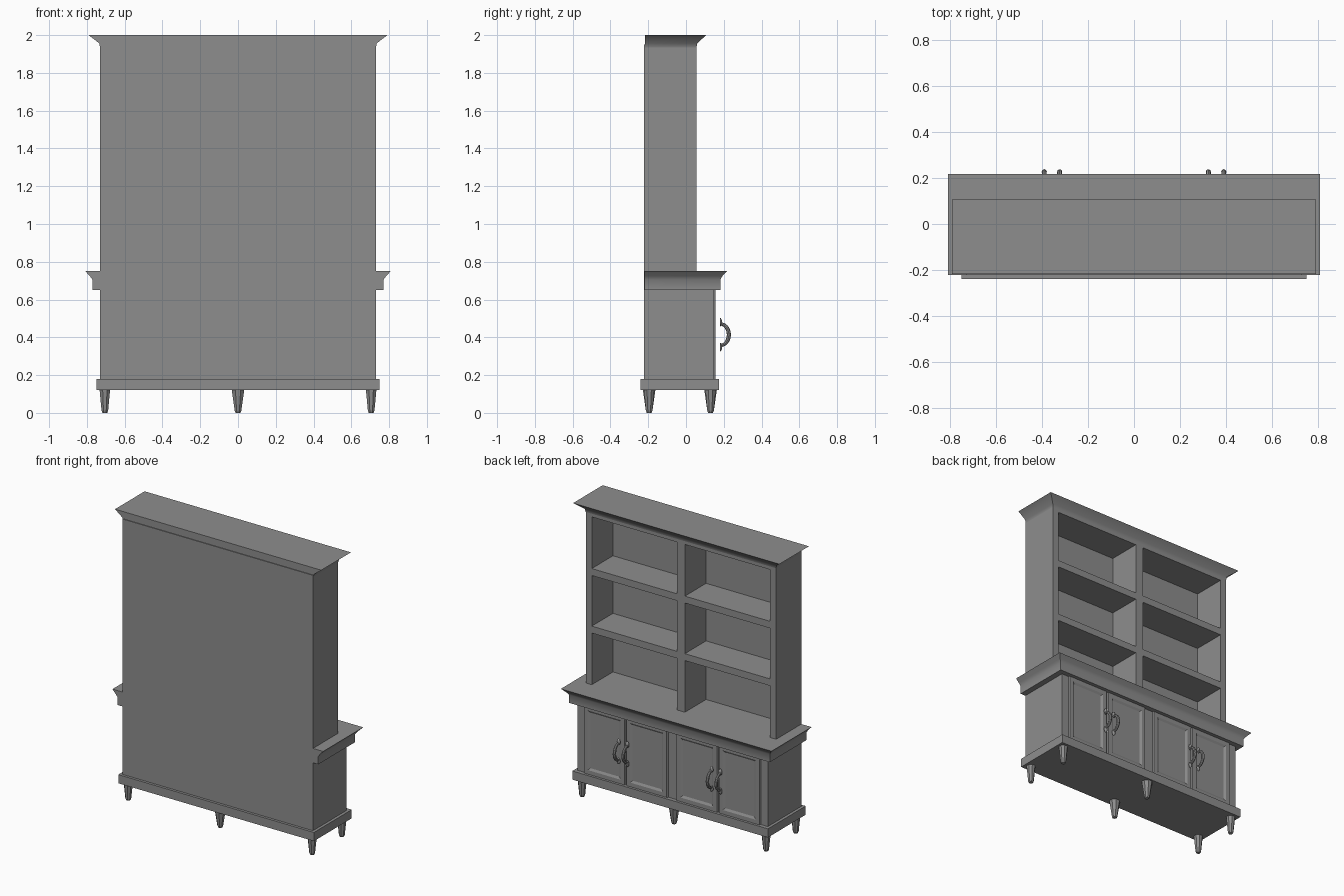
import bpy, bmesh, math
from mathutils import Vector

old = bpy.data.objects.get("Cube")
if old:
    bpy.data.objects.remove(old)

grey = bpy.data.materials.new("warm_grey_paint")
grey.use_nodes = True
COLOUR = (0.27, 0.27, 0.27, 1)
grey.diffuse_color = COLOUR
grey.node_tree.nodes["Principled BSDF"].inputs["Base Color"].default_value = COLOUR

BACK = -0.217    # plane of the flat back
UPPER = 0.055    # front of the bookcase
LOWER = 0.147    # front of the cupboard
COUNTER = 0.75   # height of the counter top


def finish(name, bm, smooth=False):
    bmesh.ops.recalc_face_normals(bm, faces=bm.faces)
    mesh = bpy.data.meshes.new(name)
    bm.to_mesh(mesh)
    bm.free()
    mesh.materials.append(grey)
    obj = bpy.data.objects.new(name, mesh)
    bpy.context.collection.objects.link(obj)
    if smooth:
        bpy.ops.object.select_all(action='DESELECT')
        obj.select_set(True)
        bpy.context.view_layer.objects.active = obj
        bpy.ops.object.shade_smooth_by_angle(angle=math.radians(40))
    return obj


def skin(bm, rings):
    """Join rings of points into a capped solid."""
    loops = [[bm.verts.new(p) for p in ring] for ring in rings]
    n = len(loops[0])
    for a, b in zip(loops, loops[1:]):
        for i in range(n):
            j = (i + 1) % n
            bm.faces.new((a[i], a[j], b[j], b[i]))
    bm.faces.new(loops[0])
    bm.faces.new(loops[-1])


def rect(x0, x1, y0, y1, z):
    return [(x0, y0, z), (x1, y0, z), (x1, y1, z), (x0, y1, z)]


def box(name, x0, x1, y0, y1, z0, z1):
    bm = bmesh.new()
    skin(bm, [rect(x0, x1, y0, y1, z) for z in (z0, z1)])
    return finish(name, bm)


def moulding(name, back, profile):
    """Stack of rectangles (half width, front, height) with a flat back."""
    bm = bmesh.new()
    skin(bm, [rect(-w, w, back, front, z) for w, front, z in profile])
    return finish(name, bm, True)


# Cupboard, plinth, counter and cornice
box("cupboard", -0.73, 0.73, BACK, LOWER, 0.17, 0.66)
box("plinth", -0.75, 0.75, -0.24, 0.174, 0.12, 0.18)
moulding("counter", BACK - 0.004, [(0.77, 0.182, 0.65), (0.77, 0.182, 0.705),
                                  (0.785, 0.193, 0.725), (0.808, 0.217, COUNTER)])
moulding("cornice", BACK, [(0.73, UPPER, 1.935), (0.735, 0.06, 1.957),
                          (0.791, 0.107, 2.0)])

# Back panel slightly overlaps the counter so the back stays unbroken
box("back_panel", -0.73, 0.73, BACK - 0.005, -0.177, 0.18, 1.95)

# Bookcase carcass
for side, x0, x1 in (("right", -0.73, -0.684), ("middle", -0.03, 0.03),
                     ("left", 0.684, 0.73)):
    box(side + "_upright", x0, x1, BACK, UPPER, COUNTER - 0.01, 1.95)
for name, z0, z1 in (("lower_shelf", 1.108, 1.156), ("upper_shelf", 1.507, 1.555),
                     ("top_rail", 1.913, 1.95)):
    box(name, -0.71, 0.71, -0.2, UPPER, z0, z1)


def door(name, x0, x1):
    """Slab with a sloped, recessed panel."""
    bm = bmesh.new()
    z0, z1 = 0.18, 0.65
    skin(bm, [[(x0 + e, y, z0), (x1 - e, y, z0), (x1 - e, y, z1), (x0 + e, y, z1)]
              for e, y in ((0, LOWER - 0.005), (0.008, LOWER + 0.01))])
    front = max(bm.faces, key=lambda f: f.calc_center_median().y)
    bmesh.ops.recalc_face_normals(bm, faces=bm.faces)
    bmesh.ops.inset_region(bm, faces=[front], thickness=0.04, depth=0)
    bmesh.ops.inset_region(bm, faces=[front], thickness=0.02, depth=-0.008)
    return finish(name, bm)


def handle(name, x):
    """Bowed pull with a leaf-shaped plate at each end."""
    bm = bmesh.new()
    middle, reach, half = 0.414, 0.045, 0.057
    rings = []
    for i in range(13):
        t = math.pi * (i / 12 - 0.5)
        out = Vector((0, math.cos(t), math.sin(t)))
        centre = Vector((x, 0.182 + reach * out.y, middle + half * out.z))
        r = 0.008 + 0.003 * out.y
        rings.append([centre + out * r * math.cos(a) + Vector((r * math.sin(a), 0, 0))
                      for a in (k * math.tau / 8 for k in range(8))])
    skin(bm, rings)
    for z in (middle - 0.066, middle + 0.066):
        skin(bm, [[(x + 0.013 * s * math.cos(a), y, z + 0.023 * s * math.sin(a))
                   for a in (k * math.tau / 12 for k in range(12))]
                  for s, y in ((1, 0.18), (0.9, 0.185), (0.45, 0.19))])
    return finish(name, bm, True)


# Two pairs of doors, each with a handle near the meeting edge
for side, s in (("left", 1), ("right", -1)):
    for place, a, b, grip in (("inner", 0.03, 0.355, 0.323), ("outer", 0.355, 0.68, 0.39)):
        x0, x1 = sorted((s * a, s * b))
        door(f"{side}_{place}_door", x0, x1)
        handle(f"{side}_{place}_handle", s * grip)


# Six tapered eight-sided legs
def leg(name, x, y, top):
    bm = bmesh.new()
    skin(bm, [[(x + r * math.cos(a), y + r * math.sin(a), z)
               for a in ((k + 0.5) * math.tau / 8 for k in range(8))]
              for r, z in ((0.014, 0), (0.019, 0.012), (top, 0.122))])
    return finish(name, bm)


for row, y in (("back", -0.195), ("front", 0.13)):
    for place, x, top in (("right", -0.705, 0.03), ("middle", 0, 0.036),
                          ("left", 0.705, 0.03)):
        leg(f"{row}_{place}_leg", x, y, top)
